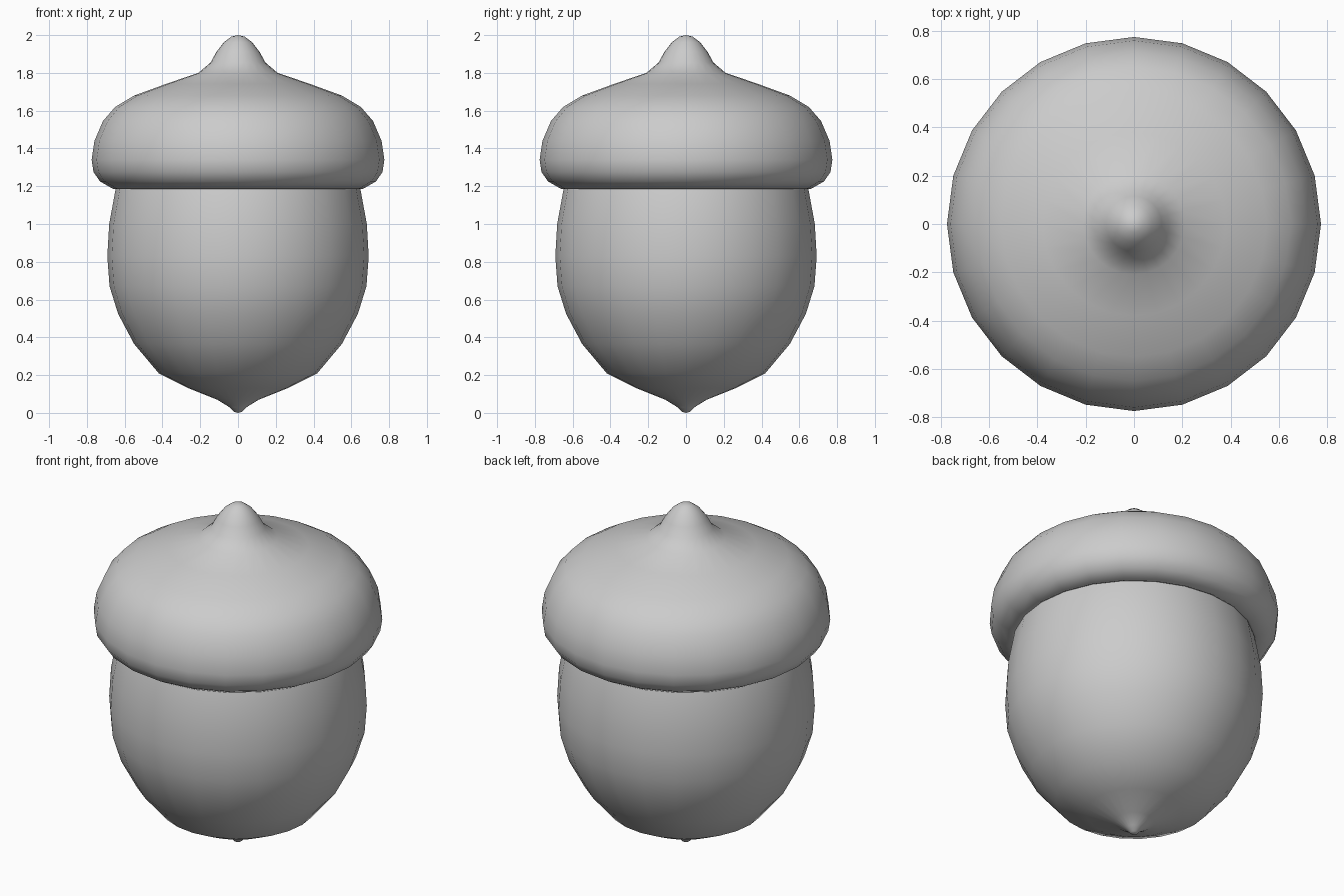
import bpy
import bmesh
from math import pi

SIDES = 24

cube = bpy.data.objects.get("Cube")
if cube:
    bpy.data.objects.remove(cube, do_unlink=True)

grey = bpy.data.materials.new("plain grey")
grey.use_nodes = True
colour = (0.6, 0.6, 0.6, 1)
grey.diffuse_color = colour
grey.node_tree.nodes["Principled BSDF"].inputs["Base Color"].default_value = colour


def lathe(name, profile):
    """Turn a (radius, height) profile around the z axis."""
    bm = bmesh.new()
    verts = [bm.verts.new((0, r, z)) for r, z in profile]
    edges = [bm.edges.new(pair) for pair in zip(verts, verts[1:])]
    bmesh.ops.spin(bm, geom=verts + edges, axis=(0, 0, 1), cent=(0, 0, 0),
                   angle=2 * pi, steps=SIDES)
    bmesh.ops.remove_doubles(bm, verts=bm.verts, dist=0.0005)
    bmesh.ops.recalc_face_normals(bm, faces=bm.faces)
    mesh = bpy.data.meshes.new(name)
    bm.to_mesh(mesh)
    bm.free()
    mesh.materials.append(grey)
    mesh.shade_smooth()
    obj = bpy.data.objects.new(name, mesh)
    bpy.context.collection.objects.link(obj)
    return obj


# Nut with a small pointed tip, its top tucked inside the cap
lathe("acorn_nut", [
    (0, 0), (0.02, 0.005), (0.045, 0.03), (0.11, 0.07), (0.26, 0.13),
    (0.42, 0.21), (0.55, 0.365), (0.635, 0.525), (0.68, 0.67),
    (0.692, 0.83), (0.682, 1.0), (0.648, 1.185), (0.6, 1.32), (0, 1.4)])

# Domed cap with a rolled rim and a blunt stem
lathe("acorn_cap", [
    (0, 1.3), (0.6, 1.26), (0.63, 1.2), (0.66, 1.185), (0.73, 1.225),
    (0.765, 1.275), (0.775, 1.34), (0.76, 1.44), (0.715, 1.545),
    (0.65, 1.62), (0.55, 1.68), (0.38, 1.742), (0.21, 1.8), (0.145, 1.855),
    (0.115, 1.91), (0.075, 1.962), (0.035, 1.992), (0, 2)])
